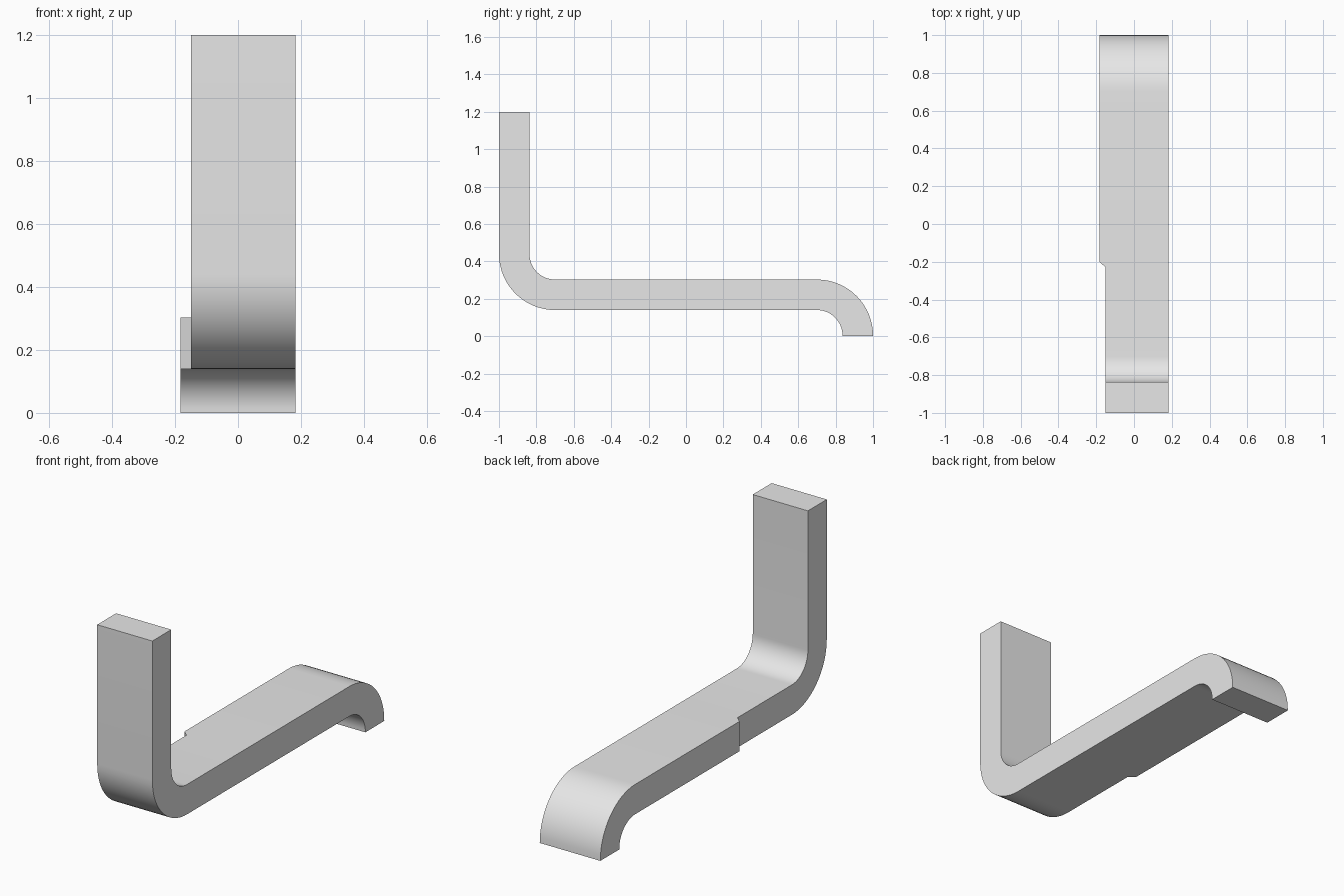
import bpy, bmesh
from math import sin, cos, pi

cube = bpy.data.objects.get("Cube")
if cube:
    bpy.data.objects.remove(cube, do_unlink=True)

OUTER, INNER, STEPS = 0.3, 0.137, 16
HALF = 0.183       # half of the full width
NECK = -0.15       # right edge of the narrow front part


def arc(cy, cz, start, end):
    """Pairs of (outer, inner) profile points around a bend."""
    pairs = []
    for i in range(STEPS + 1):
        a = start + (end - start) * i / STEPS
        pairs.append([(cy + r * cos(a), cz + r * sin(a)) for r in (OUTER, INNER)])
    return pairs


# Profile: upright, front bend, long bar, back bend turning down
front_bend = arc(-0.7, 0.44, pi, 1.5 * pi)
back_bend = [(o, i) for o, i in arc(0.7, 0.003, pi / 2, 0)]
upright_top = [(-1, 1.2), (-1 + OUTER - INNER, 1.2)]
# Keep each pair ordered as (lower side, upper side) along the bar
pairs = [upright_top] + front_bend + [(i, o) for o, i in back_bend]
pairs[-1] = [(y, 0) for y, z in pairs[-1]]

bm = bmesh.new()
strip = [[bm.verts.new((-HALF, y, z)) for y, z in p] for p in pairs]
faces = [bm.faces.new((a[0], b[0], b[1], a[1])) for a, b in zip(strip, strip[1:])]

# Extrude the profile across the width
ext = bmesh.ops.extrude_face_region(bm, geom=faces)["geom"]
bmesh.ops.translate(bm, vec=(2 * HALF, 0, 0),
                    verts=[g for g in ext if isinstance(g, bmesh.types.BMVert)])

# Step in the right side ahead of a small chamfer
for y in (-0.23, -0.2):
    bmesh.ops.bisect_plane(bm, geom=bm.verts[:] + bm.edges[:] + bm.faces[:],
                           plane_co=(0, y, 0), plane_no=(0, 1, 0))
for v in bm.verts:
    if v.co.x < 0 and v.co.y < -0.22:
        v.co.x = NECK
bmesh.ops.recalc_face_normals(bm, faces=bm.faces[:])

mesh = bpy.data.meshes.new("bent_bracket")
bm.to_mesh(mesh)
bm.free()
bracket = bpy.data.objects.new("bent_bracket", mesh)
bpy.context.collection.objects.link(bracket)

# Plain grey material
grey = bpy.data.materials.new("light_grey")
grey.use_nodes = True
colour = (0.8, 0.8, 0.8, 1)
grey.diffuse_color = colour
grey.node_tree.nodes["Principled BSDF"].inputs["Base Color"].default_value = colour
mesh.materials.append(grey)

# Smooth bends with crisp edges
bpy.ops.object.select_all(action="DESELECT")
bracket.select_set(True)
bpy.context.view_layer.objects.active = bracket
bpy.ops.object.shade_smooth_by_angle()
